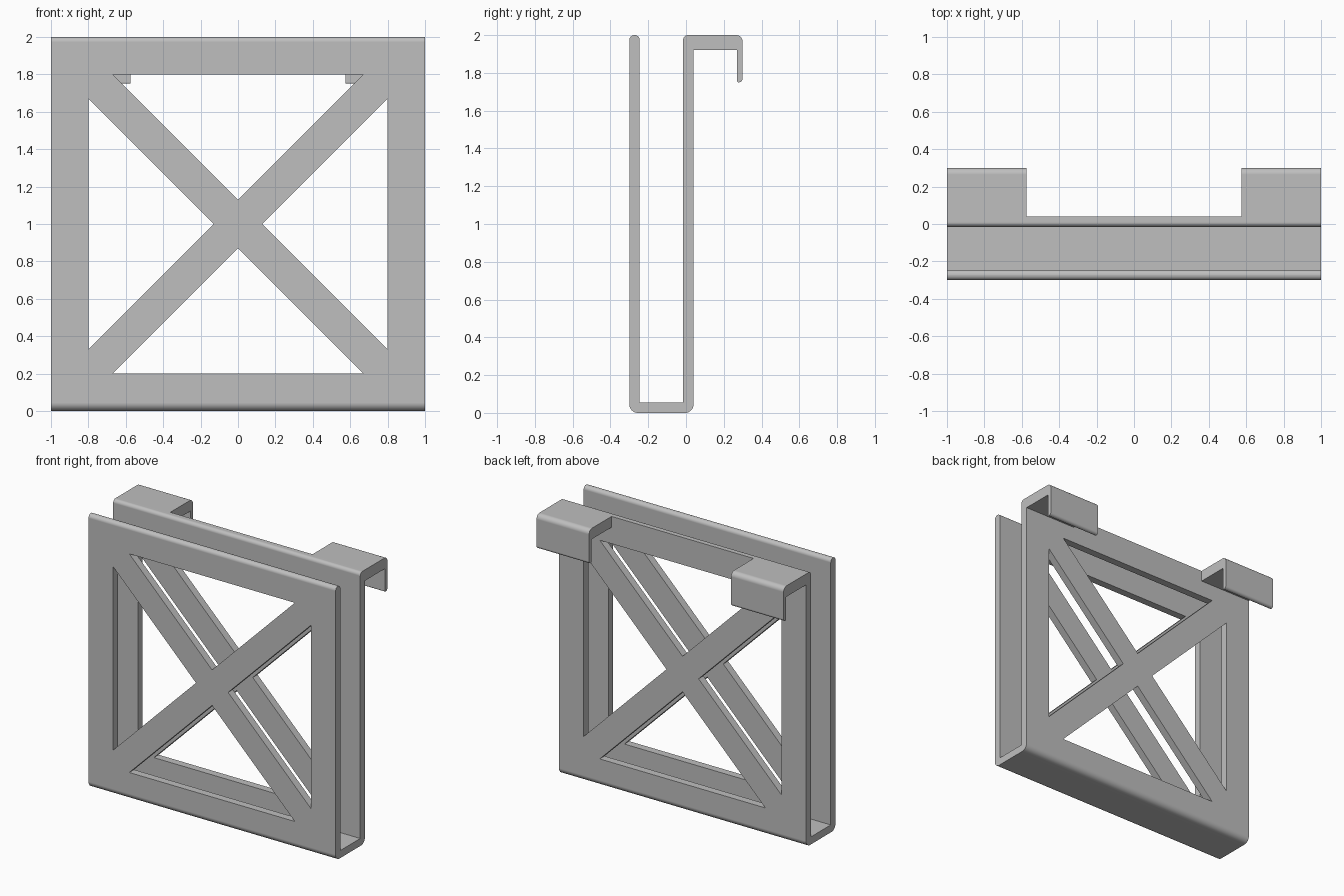
import bpy, bmesh, math
from mathutils import Vector

if "Cube" in bpy.data.objects:
    bpy.data.objects.remove(bpy.data.objects["Cube"])

# One plain grey material
grey = bpy.data.materials.new("plain grey")
grey.use_nodes = True
COLOUR = (0.52, 0.52, 0.52, 1)
grey.diffuse_color = COLOUR
grey.node_tree.nodes["Principled BSDF"].inputs["Base Color"].default_value = COLOUR


def fillet(corners, steps=8):
    """Turn (a, b, radius) corners into a rounded outline."""
    points = []
    for i, (a, b, r) in enumerate(corners):
        p = Vector((a, b))
        if r == 0:
            points.append(p)
            continue
        u = (Vector(corners[i - 1][:2]) - p).normalized()
        v = (Vector(corners[(i + 1) % len(corners)][:2]) - p).normalized()
        for s in range(steps + 1):
            t = s / steps * math.pi / 2
            points.append(p + u * r * (1 - math.sin(t)) + v * r * (1 - math.cos(t)))
    return points


def prism(name, outline, place, start, end):
    """Extrude a closed outline; place(point, depth) gives the 3D position."""
    bm = bmesh.new()
    rings = [[bm.verts.new(place(p, d)) for p in outline] for d in (start, end)]
    n = len(outline)
    for ring in rings:
        bm.faces.new(ring)
    for i in range(n):
        j = (i + 1) % n
        bm.faces.new((rings[0][i], rings[0][j], rings[1][j], rings[1][i]))
    bmesh.ops.recalc_face_normals(bm, faces=bm.faces)
    mesh = bpy.data.meshes.new(name)
    bm.to_mesh(mesh)
    bm.free()
    mesh.materials.append(grey)
    obj = bpy.data.objects.new(name, mesh)
    bpy.context.collection.objects.link(obj)
    return obj


def along_x(p, d):
    return (d, p[0], p[1])


def along_y(p, d):
    return (p[0], d, p[1])


def select(obj):
    bpy.ops.object.select_all(action='DESELECT')
    obj.select_set(True)
    bpy.context.view_layer.objects.active = obj


def finish(obj):
    select(obj)
    bpy.ops.object.shade_smooth_by_angle(angle=math.radians(30))
    weighted = obj.modifiers.new("even shading", 'WEIGHTED_NORMAL')
    weighted.keep_sharp = True


# U-shaped channel: front panel, floor and back panel in one bent sheet
channel = prism("channel_body", fillet([
    (-0.30, 0, 0.045), (0.04, 0, 0.045), (0.04, 2, 0), (-0.015, 2, 0.025),
    (-0.015, 0.055, 0), (-0.245, 0.055, 0), (-0.245, 2, 0.027), (-0.30, 2, 0.027),
]), along_x, -1, 1)

# Four triangular windows leave a frame with crossed braces in both panels
FRAME, REACH, GAP = 0.8, 0.67, 0.13
for i in range(4):
    turn = i * math.pi / 2
    c, s = round(math.cos(turn)), round(math.sin(turn))
    triangle = [(x * c - z * s, 1 + x * s + z * c)
                for x, z in ((-REACH, FRAME), (REACH, FRAME), (0, GAP))]
    cutter = prism("window_cutter", triangle, along_y, -0.5, 0.5)
    cutter.hide_render = True
    cut = channel.modifiers.new("window", 'BOOLEAN')
    cut.operation = 'DIFFERENCE'
    cut.solver = 'EXACT'
    cut.object = cutter
    select(channel)
    bpy.ops.object.modifier_apply(modifier=cut.name)
    bpy.data.objects.remove(cutter)
finish(channel)

# Two hooks reach back from the top corners and turn down into a thin lip
hook_outline = fillet([
    (0.04, 1.92, 0), (0.04, 2, 0), (0.30, 2, 0.035), (0.30, 1.75, 0.02),
    (0.27, 1.75, 0.008), (0.27, 1.92, 0),
])
for side, name in ((1, "left_hook"), (-1, "right_hook")):
    finish(prism(name, hook_outline, along_x, side * 0.575, side))
